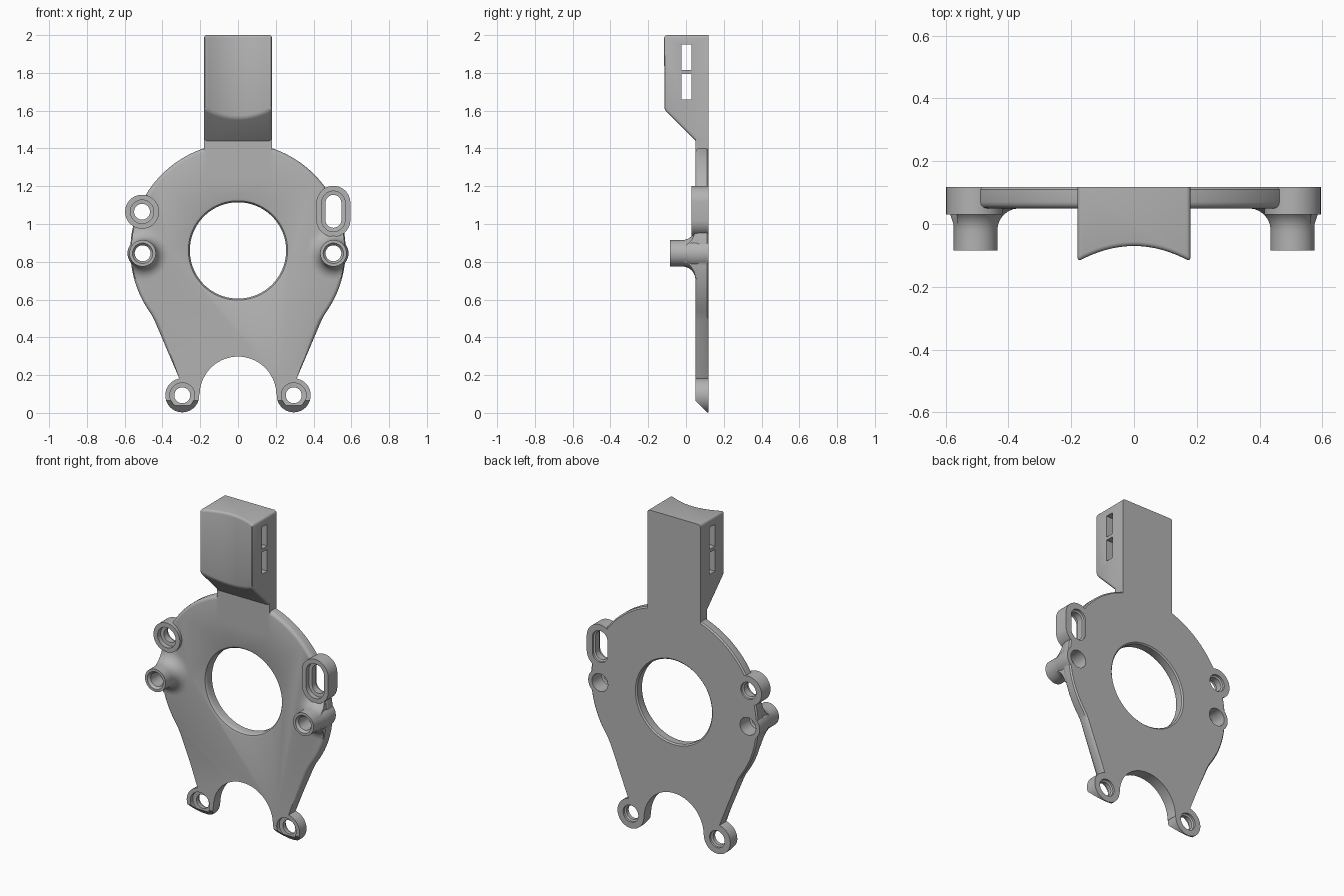
import bpy, bmesh, math
from math import sin, cos, pi, radians
from mathutils import Vector

if "Cube" in bpy.data.objects:
    bpy.data.objects.remove(bpy.data.objects["Cube"])

FRONT, BACK = 0.05, 0.118     # plate faces along y
HUB_Z, HUB_R = 0.86, 0.57     # main disc
SIDE_X = 0.505                # bosses and pads

grey = bpy.data.materials.new("plain grey")
grey.use_nodes = True
grey.diffuse_color = (0.45, 0.45, 0.45, 1)
grey.node_tree.nodes["Principled BSDF"].inputs["Base Color"].default_value = (0.45, 0.45, 0.45, 1)


def finish(name, bm):
    bmesh.ops.recalc_face_normals(bm, faces=bm.faces[:])
    mesh = bpy.data.meshes.new(name)
    bm.to_mesh(mesh)
    bm.free()
    mesh.materials.append(grey)
    ob = bpy.data.objects.new(name, mesh)
    bpy.context.collection.objects.link(ob)
    return ob


def prism(points, shift):
    """Closed prism from a 3D outline moved along shift."""
    bm = bmesh.new()
    a = [bm.verts.new(p) for p in points]
    b = [bm.verts.new(Vector(p) + Vector(shift)) for p in points]
    bm.faces.new(a)
    bm.faces.new(b[::-1])
    for i in range(len(a)):
        j = (i + 1) % len(a)
        bm.faces.new((a[i], b[i], b[j], a[j]))
    bmesh.ops.recalc_face_normals(bm, faces=bm.faces[:])
    return bm


def box(name, x0, x1, y0, y1, z0, z1):
    base = [(x0, y0, z0), (x1, y0, z0), (x1, y1, z0), (x0, y1, z0)]
    return finish(name, prism(base, (0, 0, z1 - z0)))


def turned(name, x, z, profile, stretch=0, n=48):
    """Turned solid about the y axis from (radius, y) rings; stretch makes a slot."""
    bm = bmesh.new()
    rings = []
    for r, y in profile:
        ring = []
        for i in range(n):
            a = 2 * pi * (i + 0.5) / n
            dz = math.copysign(stretch / 2, sin(a))
            ring.append(bm.verts.new((x + r * cos(a), y, z + r * sin(a) + dz)))
        rings.append(ring)
    bm.faces.new(rings[0])
    bm.faces.new(rings[-1][::-1])
    for a, b in zip(rings, rings[1:]):
        for i in range(n):
            j = (i + 1) % n
            bm.faces.new((a[i], a[j], b[j], b[i]))
    return finish(name, bm)


def combine(target, tool, operation):
    mod = target.modifiers.new("combine", 'BOOLEAN')
    mod.operation, mod.solver, mod.object = operation, 'EXACT', tool
    bpy.context.view_layer.update()
    bpy.context.view_layer.objects.active = target
    bpy.ops.object.modifier_apply(modifier=mod.name)
    bpy.data.objects.remove(tool)


# Plate: disc outline running into two legs around a round bottom cutout
half = [(HUB_R * cos(radians(a)), HUB_Z + HUB_R * sin(radians(a))) for a in range(88, -36, -3)]
half += [(0.452, 0.51), (0.44, 0.485), (0.31, 0.18), (0.295, 0.1)]
half += [(0.203 * cos(radians(a)), 0.095 + 0.203 * sin(radians(a))) for a in range(0, 90, 5)]
outline = half + [(-x, z) for x, z in reversed(half)]
bm = prism([(x, FRONT, z) for x, z in outline], (0, BACK - FRONT, 0))


def rim(y):
    found = []
    for e in bm.edges:
        mid = (e.verts[0].co + e.verts[1].co) / 2
        flat = all(abs(v.co.y - y) < 1e-4 for v in e.verts)
        if flat and math.hypot(mid.x, mid.z - 0.095) > 0.22 and mid.z > 0.2:
            found.append(e)
    return found


bmesh.ops.bevel(bm, geom=rim(FRONT), offset=0.02, segments=3, profile=0.5, affect='EDGES')
bmesh.ops.bevel(bm, geom=rim(BACK), offset=0.008, segments=1, affect='EDGES')
body = finish("mounting_plate", bm)

# Arm: block with a hollow front face, tapering into the plate
arc = []
for i in range(17):
    x = -0.18 + 0.36 * i / 16
    arc.append((x, -0.07 - 0.05 * (x / 0.18) ** 2, 1.3))
bm = prism(arc + [(0.18, BACK, 1.3), (-0.18, BACK, 1.3)], (0, 0, 0.7))
cut = bmesh.ops.bisect_plane(bm, geom=bm.verts[:] + bm.edges[:] + bm.faces[:],
                             plane_co=(0, FRONT, 1.44), plane_no=(0, -1, -1), clear_outer=True)
bmesh.ops.contextual_create(bm, geom=[e for e in cut["geom_cut"] if isinstance(e, bmesh.types.BMEdge)])
bmesh.ops.recalc_face_normals(bm, faces=bm.faces[:])
sharp = [e for e in bm.edges if min(v.co.y for v in e.verts) < 0.1
         and e.calc_face_angle(0) > radians(25)]
bmesh.ops.bevel(bm, geom=sharp, offset=0.018, segments=3, profile=0.5, affect='EDGES', clamp_overlap=True)
arm = finish("arm", bm)
combine(body, box("neck", -0.18, 0.18, FRONT, BACK, 1.25, 1.46), 'UNION')
combine(body, arm, 'UNION')

# Central opening with a rounded front rim
combine(body, turned("centre_hole", 0, HUB_Z, [
    (0.275, 0.0), (0.275, FRONT), (0.263, 0.054), (0.257, 0.062), (0.255, 0.07),
    (0.255, 0.11), (0.263, BACK), (0.263, 0.15)], n=96), 'DIFFERENCE')

# Bosses with a flared foot, and ears with a sloped underside
for side in (-1, 1):
    x = side * SIDE_X
    steps = [radians(a) for a in range(0, 91, 15)]
    flare = [(0.14 - 0.07 * cos(a), -0.02 + 0.07 * sin(a)) for a in steps]
    foot = turned("boss_foot", x, 0.845, [(0.07, -0.06)] + flare + [(0.14, 0.08)])
    combine(foot, turned("foot_limit", 0, HUB_Z, [(0.565, -0.3), (0.565, 0.3)], n=96), 'INTERSECT')
    combine(body, foot, 'UNION')
    combine(body, turned("boss", x, 0.845, [(0.07, -0.085), (0.07, 0.0), (0.08, 0.03), (0.08, BACK)]), 'UNION')

    ear = turned("ear", side * 0.295, 0.093, [(0.09, FRONT), (0.09, BACK)])
    combine(body, ear, 'UNION')

# Raised pads: round on the right, slotted on the left
combine(body, turned("round_pad", -SIDE_X - 0.003, 1.065, [(0.09, 0.03), (0.09, BACK)]), 'UNION')
combine(body, turned("slot_pad", SIDE_X, 1.067, [(0.09, 0.03), (0.09, BACK)], 0.09), 'UNION')

# Holes
bore = [(0.062, -0.05), (0.062, 0.06), (0.042, 0.062), (0.042, 0.1), (0.052, 0.105), (0.052, 0.15)]
combine(body, turned("round_bore", -SIDE_X - 0.003, 1.065, bore), 'DIFFERENCE')
combine(body, turned("slot_bore", SIDE_X, 1.067, bore, 0.09), 'DIFFERENCE')
for side in (-1, 1):
    combine(body, turned("boss_bore", side * SIDE_X, 0.845, [
        (0.054, -0.12), (0.054, -0.085), (0.042, -0.07), (0.042, 0.02), (0.054, 0.025), (0.054, 0.15)]),
        'DIFFERENCE')
    combine(body, turned("ear_bore", side * 0.295, 0.093, [
        (0.066, 0.0), (0.066, 0.075), (0.042, 0.077), (0.042, 0.1), (0.052, 0.105), (0.052, 0.15)]),
        'DIFFERENCE')

# Sloped underside of the ears
wedge = [(-0.6, 0.0, 0.115), (-0.6, 0.15, -0.035), (-0.6, 0.0, -0.035)]
combine(body, finish("underside_wedge", prism(wedge, (1.2, 0, 0))), 'DIFFERENCE')

# Two windows through the arm
for z in (1.66, 1.815):
    combine(body, box("window", -0.3, 0.3, -0.025, 0.028, z, z + 0.135), 'DIFFERENCE')

bpy.ops.object.select_all(action='DESELECT')
body.select_set(True)
bpy.context.view_layer.objects.active = body
bpy.ops.object.shade_smooth_by_angle(angle=radians(32))
